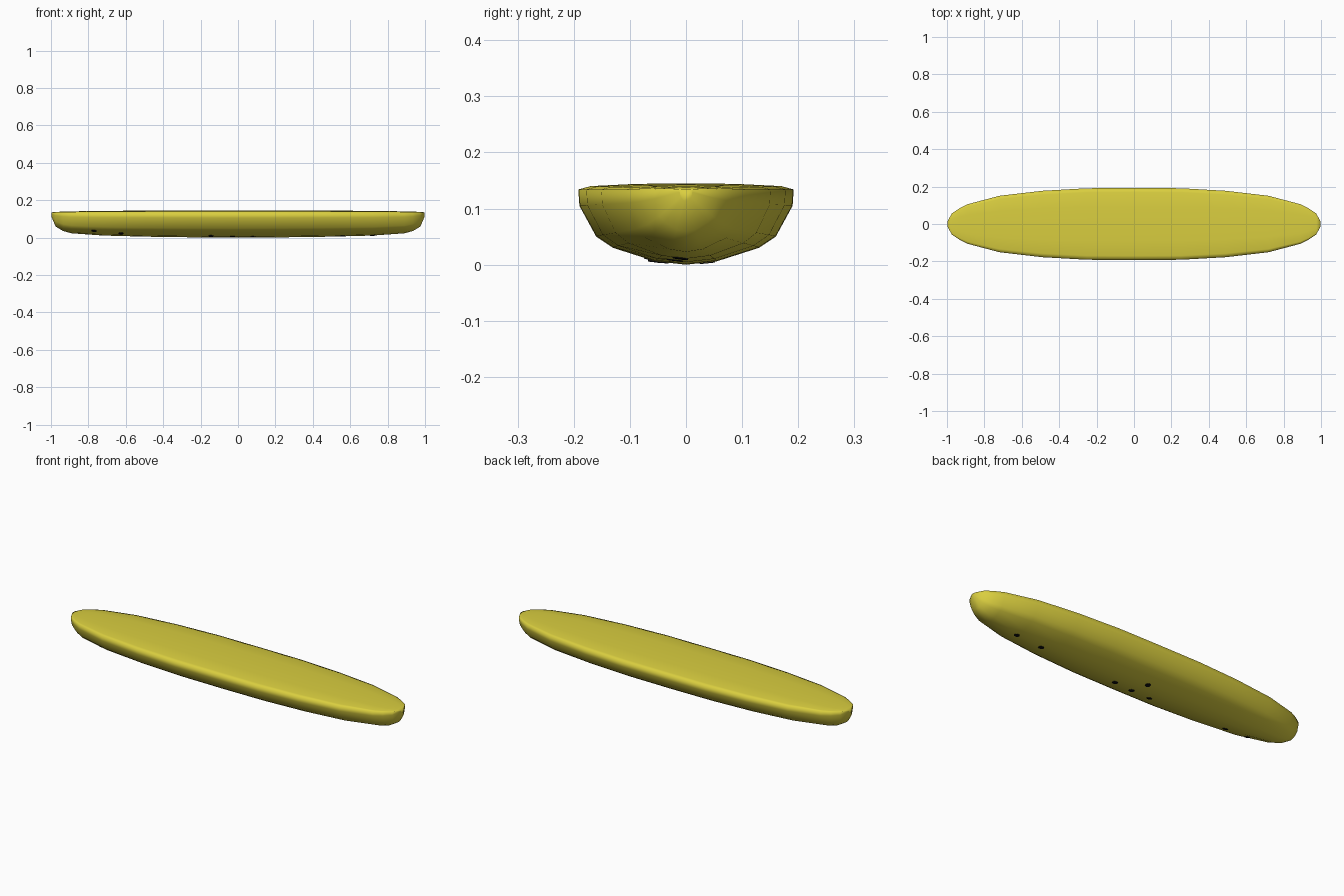
import bpy, bmesh, math
from mathutils import Vector

if "Cube" in bpy.data.objects:
    bpy.data.objects.remove(bpy.data.objects["Cube"])


def material(name, col):
    m = bpy.data.materials.new(name)
    m.diffuse_color = (*col, 1)
    m.use_nodes = True
    m.node_tree.nodes["Principled BSDF"].inputs["Base Color"].default_value = m.diffuse_color
    return m


yellow = material("yellow", (0.70, 0.62, 0.05))
black = material("black", (0.005, 0.005, 0.005))

# Half cross-section at the middle (y, z), bottom to top
SECTION = [(0, 0.0), (0.055, 0.006), (0.13, 0.03), (0.16, 0.05), (0.19, 0.105),
           (0.192, 0.134), (0.17, 0.14), (0.09, 0.144), (0, 0.145)]
# Stations along the length (x, width factor, depth factor)
HALF = [(0, 1, 1), (0.25, 0.995, 0.99), (0.49, 0.925, 0.965), (0.72, 0.785, 0.92),
        (0.89, 0.55, 0.83), (0.935, 0.43, 0.74), (0.975, 0.29, 0.56), (0.998, 0.06, 0.16)]
RIM = 0.134

# Hull body: lofted rings, smooth shaded, closed at both ends
stations = [(-x, w, d) for x, w, d in reversed(HALF[1:])] + HALF
bm = bmesh.new()
rings = []
for x, w, d in stations:
    pts = SECTION + [(-y, z) for y, z in reversed(SECTION[1:-1])]
    ring = []
    for y, z in pts:
        zz = RIM + (z - RIM) * (d if z < RIM else w)
        ring.append(bm.verts.new((x, y * w, zz)))
    rings.append(ring)
for a, b in zip(rings, rings[1:]):
    n = len(a)
    for i in range(n):
        bm.faces.new((a[i], b[i], b[(i + 1) % n], a[(i + 1) % n]))
bm.faces.new(rings[0])
bm.faces.new(rings[-1])
bmesh.ops.recalc_face_normals(bm, faces=bm.faces)
for f in bm.faces:
    f.smooth = True
mesh = bpy.data.meshes.new("hull_body")
bm.to_mesh(mesh)
bm.free()
mesh.materials.append(yellow)
hull = bpy.data.objects.new("hull_body", mesh)
bpy.context.collection.objects.link(hull)
bpy.context.view_layer.update()

# Small dark spots on the underside, laid on the hull surface
SPOTS = [(0.72, -0.01), (0.56, -0.02), (0.08, -0.045), (-0.03, -0.054),
         (-0.055, 0.038), (-0.145, -0.061), (-0.625, -0.07), (-0.77, -0.079)]
for i, (x, y) in enumerate(SPOTS):
    hit, loc, nor, _ = hull.ray_cast(Vector((x, y, -1)), Vector((0, 0, 1)))
    if not hit:
        continue
    bpy.ops.mesh.primitive_cylinder_add(vertices=10, radius=0.014, depth=0.004, location=loc)
    spot = bpy.context.object
    spot.name = f"underside_spot_{i + 1}"
    spot.rotation_euler = nor.to_track_quat('Z', 'Y').to_euler()
    spot.data.materials.append(black)
